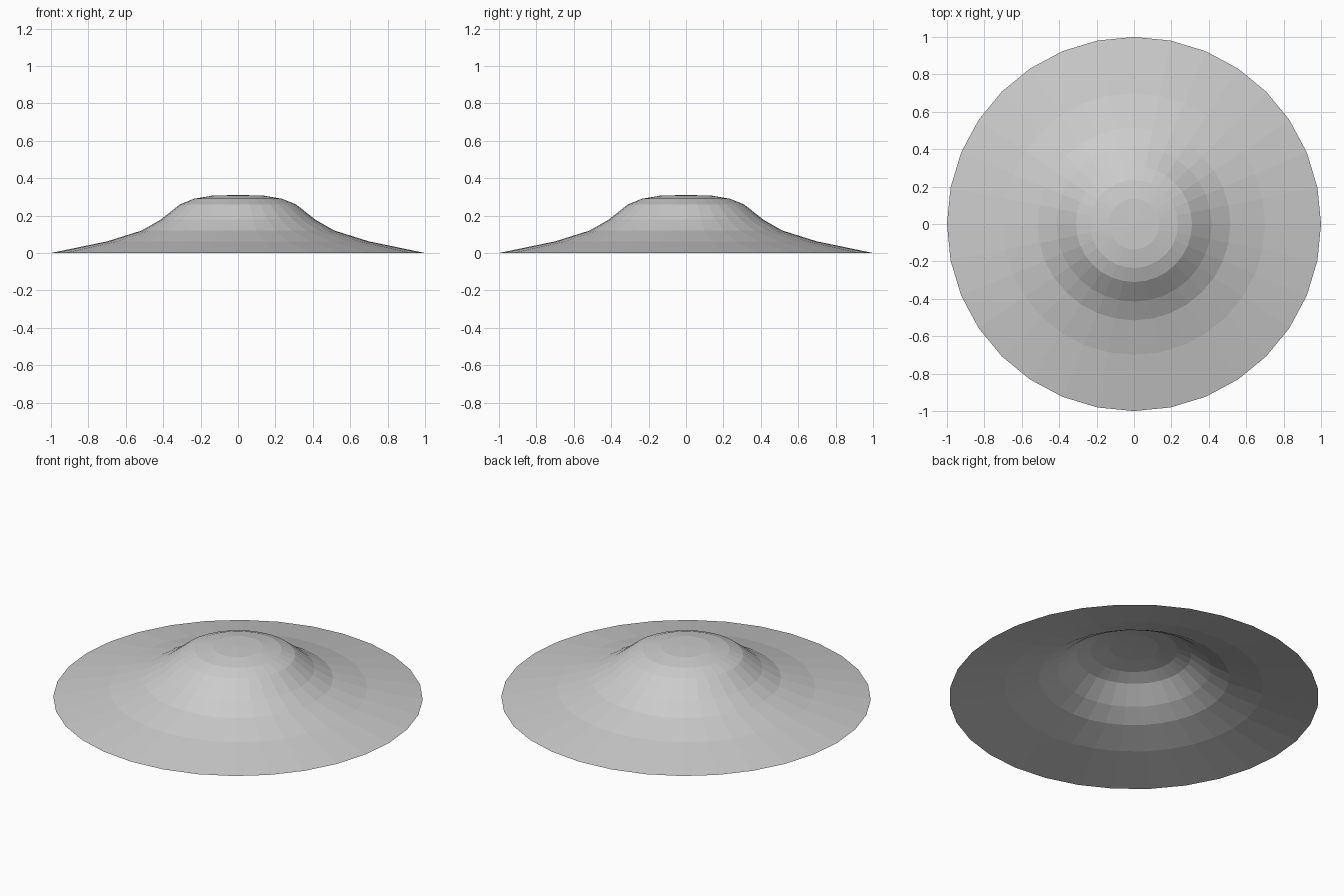
import bpy, bmesh
from math import cos, sin, tau

cube = bpy.data.objects.get("Cube")
if cube:
    bpy.data.objects.remove(cube, do_unlink=True)

SIDES = 32
# Radius and height of each ring, from the rim up to the crown
PROFILE = [(1.0, 0.0), (0.70, 0.062), (0.515, 0.12), (0.415, 0.177),
           (0.31, 0.26), (0.235, 0.29), (0.135, 0.307)]
TOP = 0.31

# Plain grey surface
grey = bpy.data.materials.new("light grey")
grey.use_nodes = True
colour = (0.6, 0.6, 0.6, 1)
grey.diffuse_color = colour
grey.node_tree.nodes["Principled BSDF"].inputs["Base Color"].default_value = colour

# Open, flat-shaded shell of revolution
bm = bmesh.new()
rings = [[bm.verts.new((r * cos(tau * i / SIDES), r * sin(tau * i / SIDES), z))
          for i in range(SIDES)] for r, z in PROFILE]
for low, high in zip(rings, rings[1:]):
    for i in range(SIDES):
        j = (i + 1) % SIDES
        bm.faces.new((low[i], low[j], high[j], high[i]))

# Shallow crown closing the top
tip = bm.verts.new((0, 0, TOP))
for i in range(SIDES):
    bm.faces.new((rings[-1][i], rings[-1][(i + 1) % SIDES], tip))

mesh = bpy.data.meshes.new("domed_disc")
bm.to_mesh(mesh)
bm.free()
mesh.materials.append(grey)
bpy.context.collection.objects.link(bpy.data.objects.new("domed_disc", mesh))
